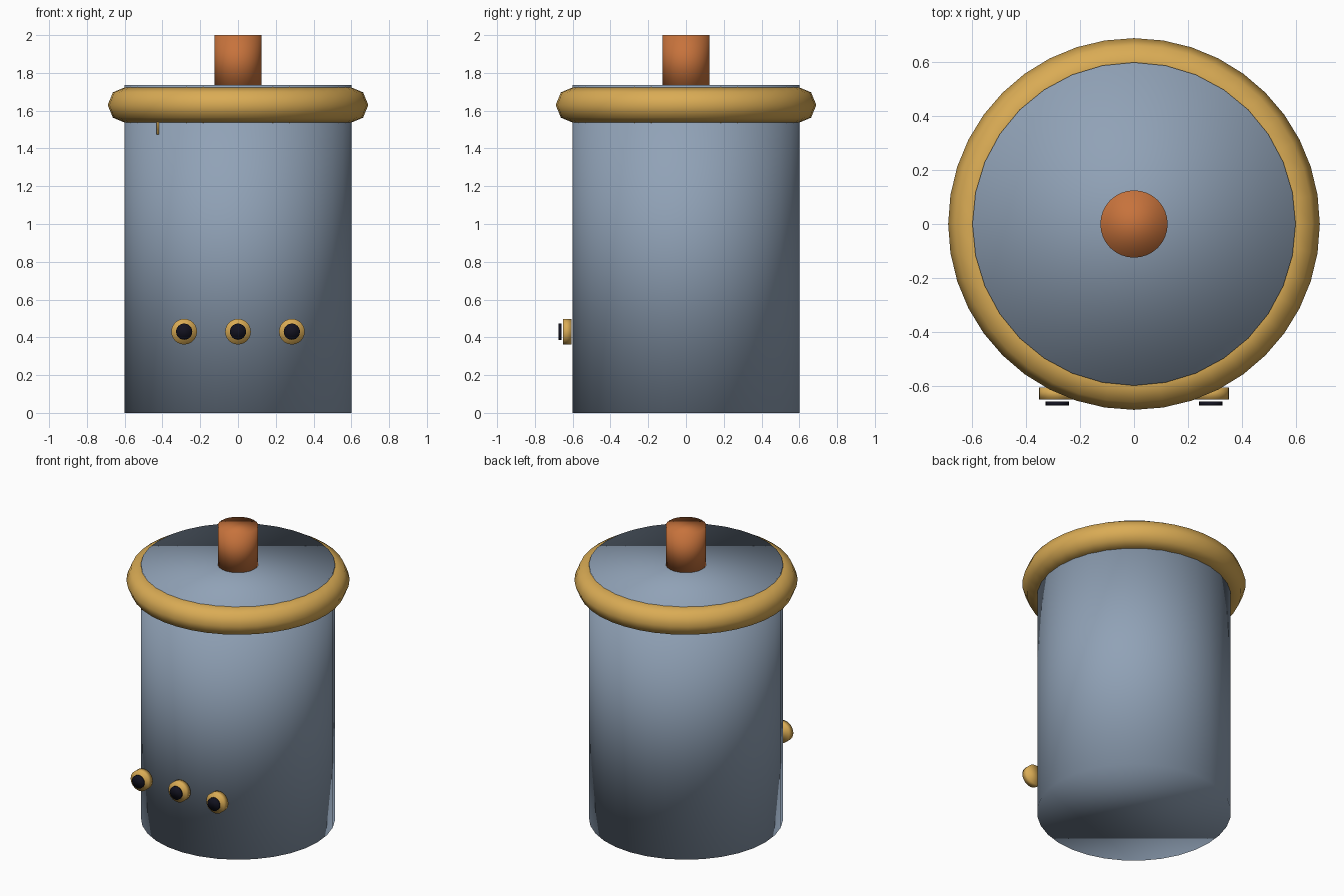
import bpy
import math

cube = bpy.data.objects.get("Cube")
if cube:
    bpy.data.objects.remove(cube, do_unlink=True)


def material(name, rgb):
    mat = bpy.data.materials.new(name)
    mat.use_nodes = True
    mat.diffuse_color = (*rgb, 1)
    mat.node_tree.nodes["Principled BSDF"].inputs["Base Color"].default_value = (*rgb, 1)
    return mat


steel = material("blue_grey_steel", (0.28, 0.36, 0.47))
brass = material("brass", (0.70, 0.41, 0.09))
copper = material("copper", (0.57, 0.17, 0.045))
black = material("black", (0.006, 0.006, 0.014))


def finish(name, mat):
    # Rounded shading runs over the rims as well as the walls
    obj = bpy.context.object
    obj.name = name
    obj.data.materials.append(mat)
    bpy.ops.object.shade_smooth()
    return obj


def cylinder(name, mat, radius, depth, location, sides=32, facing_front=False):
    turn = math.pi / 2 if facing_front else 0
    bpy.ops.mesh.primitive_cylinder_add(
        vertices=sides, radius=radius, depth=depth,
        location=location, rotation=(turn, 0, 0))
    return finish(name, mat)


# Tank and its top handle
cylinder("tank_body", steel, 0.6, 1.735, (0, 0, 0.8675))
cylinder("top_handle", copper, 0.125, 0.28, (0, 0, 1.86))

# Thick collar around the top
bpy.ops.mesh.primitive_torus_add(
    major_radius=0.595, minor_radius=0.095, major_segments=40,
    minor_segments=8, location=(0, 0, 1.63))
finish("collar_ring", brass)

# Row of gauges, each a brass case with a dark dial in front
for side, x in (("right", -0.285), ("middle", 0), ("left", 0.285)):
    cylinder(side + "_gauge_case", brass, 0.068, 0.045, (x, -0.63, 0.43), 24, True)
    cylinder(side + "_gauge_dial", black, 0.043, 0.015, (x, -0.667, 0.43), 24, True)

# Small pin under the collar
cylinder("collar_pin", brass, 0.007, 0.1, (-0.424, -0.427, 1.525), 8)
